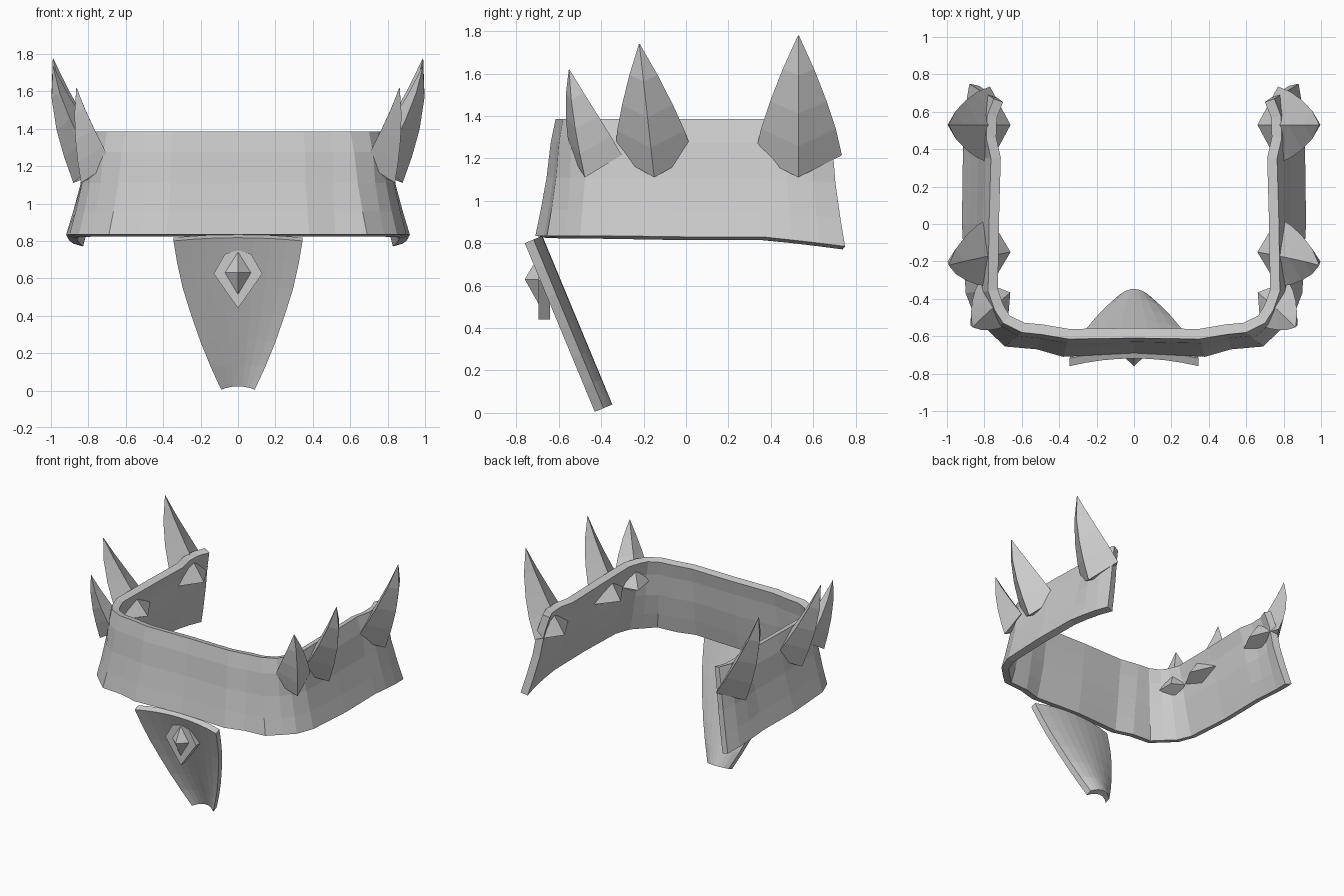
import bpy, bmesh, math
from mathutils import Vector

if "Cube" in bpy.data.objects:
    bpy.data.objects.remove(bpy.data.objects["Cube"])

mat = bpy.data.materials.new("plain grey")
mat.diffuse_color = (0.6, 0.6, 0.6, 1)
mat.use_nodes = True
mat.node_tree.nodes["Principled BSDF"].inputs["Base Color"].default_value = mat.diffuse_color


def make(name, verts, faces, fix=True):
    me = bpy.data.meshes.new(name)
    me.from_pydata(verts, [], faces)
    if fix:
        bm = bmesh.new()
        bm.from_mesh(me)
        bmesh.ops.remove_doubles(bm, verts=bm.verts, dist=1e-5)
        bmesh.ops.recalc_face_normals(bm, faces=bm.faces)
        bm.to_mesh(me)
        bm.free()
    me.materials.append(mat)
    ob = bpy.data.objects.new(name, me)
    bpy.context.collection.objects.link(ob)
    return ob


def loft(name, rings):
    """Closed skin through rings of equal length, capped at both ends."""
    n = len(rings[0])
    verts = [p for r in rings for p in r]
    faces = [(i * n + j, i * n + (j + 1) % n, (i + 1) * n + (j + 1) % n, (i + 1) * n + j)
             for i in range(len(rings) - 1) for j in range(n)]
    faces += [tuple(range(n)), tuple(range(len(verts) - n, len(verts)))]
    return make(name, verts, faces)


# Belt band: top and bottom outlines of the right half (x, y, z), mirrored
top = [(0, -.61, 1.385), (.35, -.615, 1.385), (.50, -.59, 1.385), (.60, -.58, 1.385),
       (.70, -.53, 1.385), (.745, -.46, 1.385), (.78, -.36, 1.385), (.775, 0, 1.385),
       (.765, .35, 1.385), (.79, .46, 1.385), (.785, .58, 1.385), (.75, .67, 1.385)]
bot = [(0, -.69, .835), (.38, -.71, .835), (.52, -.67, .835), (.69, -.655, .835),
       (.78, -.57, .835), (.85, -.50, .835), (.90, -.37, .835), (.92, 0, .83),
       (.915, .36, .83), (.91, .5, .815), (.90, .63, .80), (.88, .75, .785)]


def both(path):
    return [(-x, y, z) for x, y, z in path[:0:-1]] + path


rings = [[Vector(b).lerp(Vector(t), f) for b, t in zip(both(bot), both(top))]
         for f in (0, .22, .5, .8, 1)]
for k, push in ((1, -.006), (2, -.008), (3, .006)):     # slight flare of the band
    for p in rings[k]:
        p.x *= 1 + push
        p.y *= 1 + push
n = len(rings[0])
band = make("belt_band", [p for r in rings for p in r],
            [(i * n + j, i * n + j + 1, (i + 1) * n + j + 1, (i + 1) * n + j)
             for i in range(len(rings) - 1) for j in range(n - 1)], fix=False)
mod = band.modifiers.new("thickness", 'SOLIDIFY')
mod.thickness = .055
mod.offset = -1


# Curved four-sided spikes, three on each side
def spike(name, cx, cy, angle, width, inner, outer, lean, tip_z, slide, side):
    a = math.radians(angle)
    out, lat = Vector((math.cos(a), math.sin(a), 0)), Vector((-math.sin(a), math.cos(a), 0))
    rings = []
    #  height, width, inner ridge, outer ridge (fractions from base to tip)
    for h, w, fi, fo in ((0, 1, 0, 0), (.22, .86, .26, .45), (.45, .65, .5, .82),
                         (.72, .36, .76, 1.06), (1, 0.01, 1, 1)):
        zi, zo = 1.2 + (tip_z - 1.2) * h, 1.11 + (tip_z - 1.11) * h
        ui, uo = inner + (lean - inner) * fi, outer + (lean - outer) * fo
        zm, um = (zi + zo) / 2 + .06 * (1 - h), (ui + uo) / 2
        c = Vector((cx, cy, 0)) + lat * slide * h
        ring = [c + out * ui + Vector((0, 0, zi)),
                c + out * um - lat * width * w + Vector((0, 0, zm)),
                c + out * uo + Vector((0, 0, zo)),
                c + out * um + lat * width * w + Vector((0, 0, zm))]
        rings.append([Vector((p.x * side, p.y, p.z)) for p in ring])
    loft(name, rings)


for side, label in ((1, "right"), (-1, "left")):
    spike("front_spike_" + label, .78, -.44, -32, .14, -.14, .07, .13, 1.62, -.05, side)
    spike("middle_spike_" + label, .78, -.15, 0, .185, -.12, .10, .21, 1.74, -.07, side)
    spike("rear_spike_" + label, .78, .53, 0, .205, -.12, .10, .21, 1.78, 0, side)

# Hanging front plate: slanted, tapering and bowed backwards
back = Vector((0, .92, .385))
cols = [-1, -.75, -.5, -.25, 0, .25, .5, .75, 1]
rings = []
for t, w in ((0, .345), (.15, .325), (.32, .295), (.5, .25), (.68, .2), (.85, .145), (1, .09)):
    edge = Vector((0, -.76 + .33 * t, .80 - .795 * t))
    front = [edge + Vector((w * c, 0, 0)) + back * .045 * (1 - c * c) for c in cols]
    rings.append(front + [p + back * .045 for p in reversed(front)])
loft("front_plate", rings)

# Gem mount and faceted gem
outline = [(0, .44), (.13, .625), (.07, .73), (0, .75), (-.07, .73), (-.13, .625)]
loft("gem_mount", [[(x, y, z) for x, z in outline] for y in (-.695, -.64)])
gem = [(0, .505), (.075, .63), (0, .75), (-.075, .63)]
make("gem", [(x, -.69, z) for x, z in gem] + [(0, -.76, .63)],
     [(0, 1, 4), (1, 2, 4), (2, 3, 4), (3, 0, 4), (0, 1, 2, 3)])
